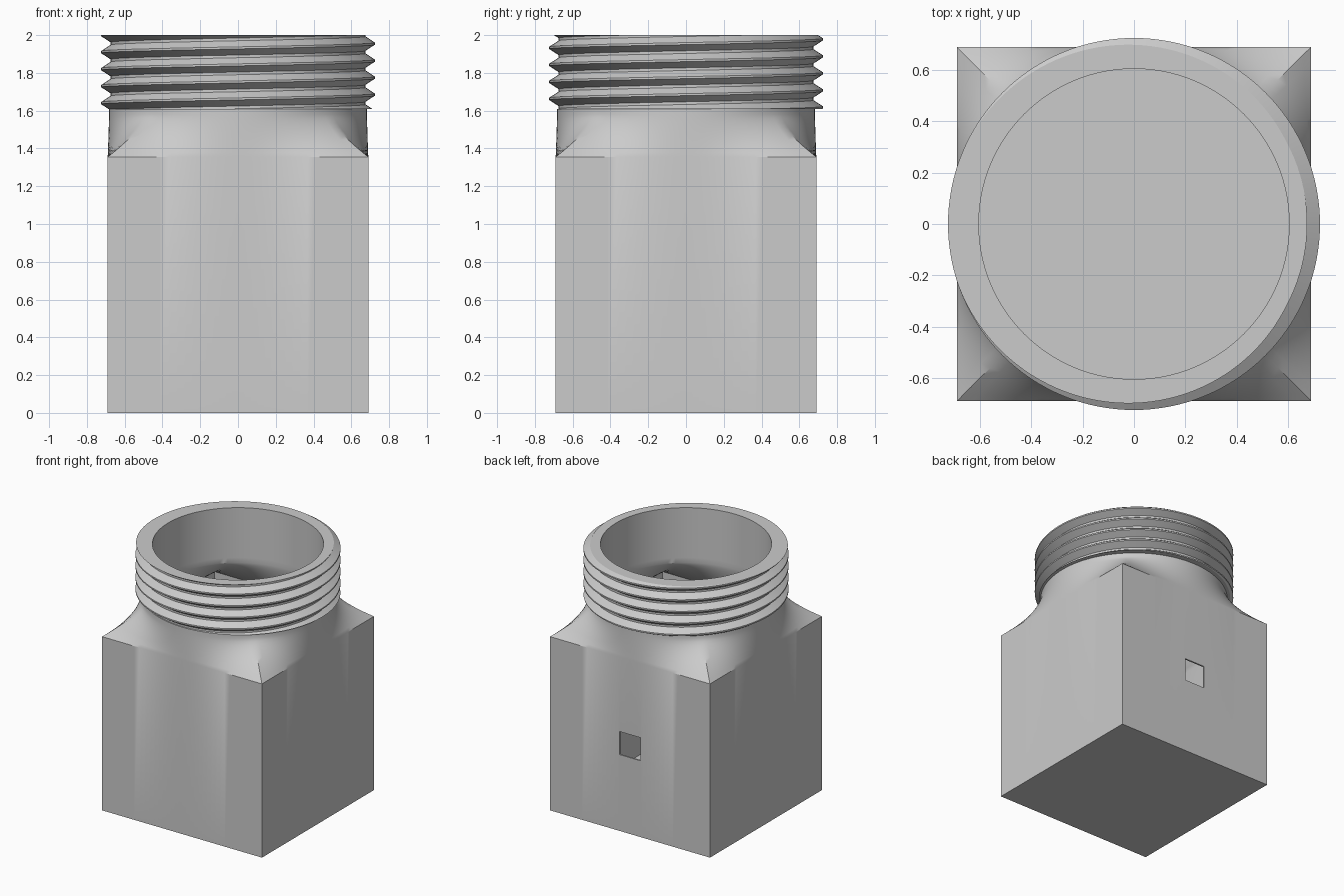
import bpy, bmesh, math

if "Cube" in bpy.data.objects:
    bpy.data.objects.remove(bpy.data.objects["Cube"], do_unlink=True)

SIDES = 128
HALF, WALL, FLOOR = 0.69, 0.012, 0.02
SHOULDER, COLLAR, TOP = 1.355, 1.61, 2.0
BORE, NECK = 0.605, 0.683
ROOT, CREST, PITCH, CREST_Z = 0.675, 0.725, 0.09, 1.685

grey = bpy.data.materials.new("light grey")
grey.use_nodes = True
grey.diffuse_color = (0.6, 0.6, 0.6, 1)
grey.node_tree.nodes["Principled BSDF"].inputs["Base Color"].default_value = (0.6, 0.6, 0.6, 1)


def finish(bm, name):
    """Turn a bmesh into a smooth-shaded object with sharp edges kept."""
    bmesh.ops.remove_doubles(bm, verts=bm.verts, dist=1e-5)
    bmesh.ops.dissolve_degenerate(bm, edges=bm.edges, dist=1e-5)
    bmesh.ops.recalc_face_normals(bm, faces=bm.faces)
    mesh = bpy.data.meshes.new(name)
    bm.to_mesh(mesh)
    bm.free()
    mesh.materials.append(grey)
    obj = bpy.data.objects.new(name, mesh)
    bpy.context.collection.objects.link(obj)
    return obj


def shade(obj):
    bpy.ops.object.select_all(action="DESELECT")
    obj.select_set(True)
    bpy.context.view_layer.objects.active = obj
    bpy.ops.object.shade_smooth_by_angle(angle=math.radians(30))


def polar(radius, angle, z):
    return (radius * math.cos(angle), radius * math.sin(angle), z)


def blend_ring(bm, half, radius, t, z):
    """Ring between a square (t = 0) and a circle (t = 1)."""
    ring = []
    for i in range(SIDES):
        a = 2 * math.pi * i / SIDES
        square = half / max(abs(math.cos(a)), abs(math.sin(a)))
        ring.append(bm.verts.new(polar(square + (radius - square) * t, a, z)))
    return ring


def bridge(bm, low, high):
    for i in range(SIDES):
        j = (i + 1) % SIDES
        bm.faces.new((low[i], low[j], high[j], high[i]))


def loft(bm, half, radius, z0, z1, steps=10):
    """Rings of the shoulder, flaring from the round neck to the square body."""
    return [blend_ring(bm, half, radius, 1 - (1 - k / steps) ** 1.4,
                       z0 + (z1 - z0) * k / steps) for k in range(steps + 1)]


# Square hollow body with its shoulder
bm = bmesh.new()
inner = HALF - WALL
rings = [blend_ring(bm, HALF, NECK, 0, 0)]
rings += loft(bm, HALF, NECK, SHOULDER, 1.58)
rings += [blend_ring(bm, HALF, NECK, 1, COLLAR), blend_ring(bm, inner, BORE, 1, COLLAR)]
rings += reversed(loft(bm, inner, BORE, SHOULDER - WALL, 1.57))
rings.append(blend_ring(bm, inner, BORE, 0, FLOOR))
for low, high in zip(rings, rings[1:]):
    bridge(bm, low, high)
bm.faces.new(rings[0])
bm.faces.new(rings[-1])
body = finish(bm, "body")

# Small square opening cut through the back wall
bm = bmesh.new()
bmesh.ops.create_cube(bm, size=0.18)
bmesh.ops.translate(bm, verts=bm.verts, vec=(0, HALF, 0.685))
cutter = finish(bm, "opening_cutter")
cutter.hide_render = True
cut = body.modifiers.new("back_opening", "BOOLEAN")
cut.operation, cut.object, cut.solver = "DIFFERENCE", cutter, "EXACT"
bpy.context.view_layer.objects.active = body
bpy.ops.object.modifier_apply(modifier=cut.name)
bpy.data.objects.remove(cutter, do_unlink=True)
shade(body)


# Neck: helical V thread outside, plain bore inside
def thread_radius(z, angle):
    phase = ((z - CREST_Z) / PITCH - angle / (2 * math.pi)) % 1
    away = min(phase, 1 - phase)
    slope = min(max((away - 0.06) / 0.36, 0), 1)
    return CREST + (ROOT - CREST) * slope


bm = bmesh.new()
columns = []
for i in range(SIDES + 1):
    angle = 2 * math.pi * i / SIDES
    column = [bm.verts.new(polar(BORE, angle, COLLAR))]
    for turn in range(-3, 6):
        for phase in (-0.42, -0.06, 0.06, 0.42):
            z = CREST_Z + PITCH * (turn + phase + i / SIDES)
            z = min(max(z, COLLAR), TOP)
            column.append(bm.verts.new(polar(thread_radius(z, angle), angle, z)))
    column.append(bm.verts.new(polar(BORE, angle, TOP)))
    columns.append(column)
for a, b in zip(columns, columns[1:]):
    for k in range(len(a)):
        n = (k + 1) % len(a)
        bm.faces.new((a[k], b[k], b[n], a[n]))
shade(finish(bm, "threaded_neck"))
